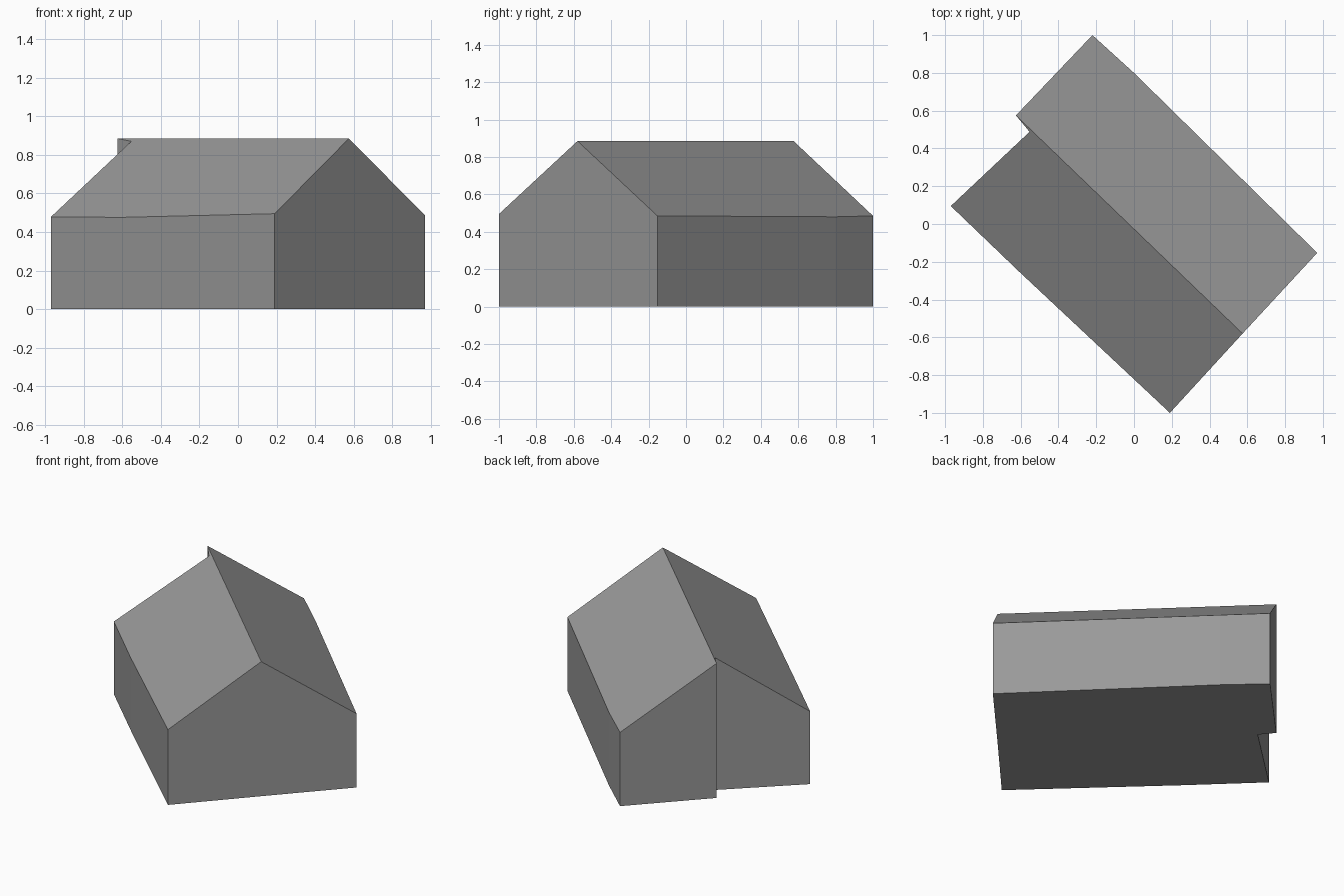
import bpy, bmesh

cube = bpy.data.objects.get("Cube")
if cube:
    bpy.data.objects.remove(cube, do_unlink=True)

# Single flat colour
grey = bpy.data.materials.new("plain grey")
grey.use_nodes = True
colour = (0.32, 0.32, 0.32, 1)
grey.diffuse_color = colour
shader = grey.node_tree.nodes["Principled BSDF"]
shader.inputs["Base Color"].default_value = colour
shader.inputs["Roughness"].default_value = 0.8

# Outline seen from above, counter-clockwise, with the wall-top height at each corner
outline = [
    (0.19, -1.0, 0.495),      # front gable, low corner
    (0.575, -0.58, 0.885),    # front ridge end
    (0.97, -0.153, 0.485),    # front gable, far corner
    (0.0, 0.80, 0.48),        # slight bend in the back wall
    (-0.22, 1.0, 0.485),      # rear gable, outer corner
    (-0.625, 0.575, 0.885),   # rear ridge end
    (-0.553, 0.488, 0.87),    # step in the rear gable
    (-0.97, 0.095, 0.478),    # rear gable, inner corner
    (-0.60, -0.26, 0.476),    # slight bend in the front wall
]

bm = bmesh.new()
floor = [bm.verts.new((x, y, 0)) for x, y, z in outline]
eaves = [bm.verts.new(p) for p in outline]

# Walls and floor
count = len(outline)
for i in range(count):
    j = (i + 1) % count
    bm.faces.new((floor[i], floor[j], eaves[j], eaves[i]))
bm.faces.new(floor[::-1])

# Two roof slopes meeting along the ridge
bm.faces.new(eaves[1:6])
bm.faces.new(eaves[5:] + eaves[:2])

bmesh.ops.recalc_face_normals(bm, faces=bm.faces)
mesh = bpy.data.meshes.new("gabled_house")
bm.to_mesh(mesh)
bm.free()
mesh.materials.append(grey)
house = bpy.data.objects.new("gabled_house", mesh)
bpy.context.collection.objects.link(house)
